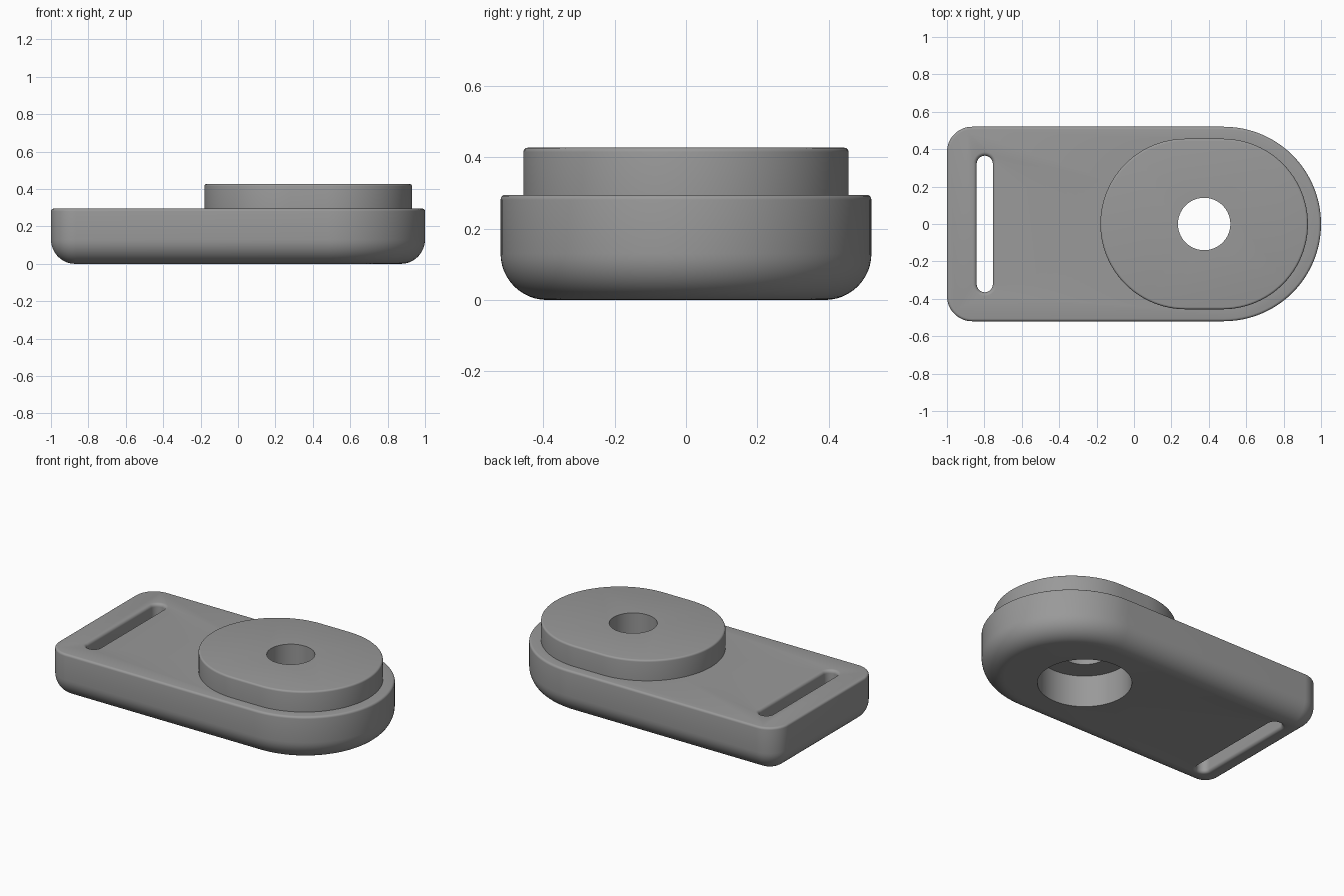
import bpy, bmesh, math

if "Cube" in bpy.data.objects:
    bpy.data.objects.remove(bpy.data.objects["Cube"])

N = 24  # segments per quarter arc


def outline(corners, inset):
    """Rounded outline from four (cx, cy, radius) corners, counterclockwise from +x +y."""
    pts = []
    for q, (cx, cy, r) in enumerate(corners):
        for i in range(N + 1):
            a = math.pi / 2 * (q + i / N)
            pts.append((cx + (r - inset) * math.cos(a), cy + (r - inset) * math.sin(a)))
    return pts


def loft(name, corners, levels):
    """Stack insets of the outline at the given (z, inset) levels and cap both ends."""
    bm = bmesh.new()
    rings = [[bm.verts.new((x, y, z)) for x, y in outline(corners, d)] for z, d in levels]
    for a, b in zip(rings, rings[1:]):
        for i in range(len(a)):
            j = (i + 1) % len(a)
            bm.faces.new((a[i], a[j], b[j], b[i]))
    bm.faces.new(rings[0][::-1])
    bm.faces.new(rings[-1])
    bmesh.ops.remove_doubles(bm, verts=bm.verts, dist=1e-5)
    bmesh.ops.recalc_face_normals(bm, faces=bm.faces)
    me = bpy.data.meshes.new(name)
    bm.to_mesh(me)
    bm.free()
    ob = bpy.data.objects.new(name, me)
    bpy.context.collection.objects.link(ob)
    return ob


def round_low(z, r, n):
    """Convex rounding rising from z."""
    return [(z + r * (1 - math.cos(t)), r * (1 - math.sin(t)))
            for t in (math.pi / 2 * i / n for i in range(n + 1))]


def round_high(z, r, n):
    """Convex rounding ending at z."""
    return [(2 * z - h, d) for h, d in reversed(round_low(z, r, n))]


def flare(z, r, n, up):
    """Widening of a cutter toward z, which rounds the rim of its opening."""
    s = [(z - up * r * (1 - math.sin(t)), -r * (1 - math.cos(t)))
         for t in (math.pi / 2 * i / n for i in range(n + 1))]
    return s


def combine(target, tool, operation):
    mod = target.modifiers.new(operation, 'BOOLEAN')
    mod.operation, mod.object, mod.solver = operation, tool, 'EXACT'
    bpy.context.view_layer.objects.active = target
    bpy.ops.object.modifier_apply(modifier=mod.name)
    bpy.data.objects.remove(tool)


TOP, PAD_TOP = 0.295, 0.427
HOLE_X = 0.375

# Base plate: half-round at one end, small corners at the other
plate = loft("base_plate",
             [(0.48, 0, 0.52), (-0.865, 0.385, 0.135), (-0.865, -0.385, 0.135), (0.48, 0, 0.52)],
             round_low(0, 0.13, 12) + round_high(TOP, 0.014, 4))

# Raised pad
pad = loft("raised_pad",
           [(0.474, 0, 0.456), (0.276, 0, 0.456), (0.276, 0, 0.456), (0.474, 0, 0.456)],
           [(TOP - 0.05, 0)] + round_high(PAD_TOP, 0.012, 4))
combine(plate, pad, 'UNION')

# Through hole and wide recess underneath
for name, r, z0, z1 in (("hole_cutter", 0.14, -0.1, 0.6), ("recess_cutter", 0.275, -0.1, 0.205)):
    combine(plate, loft(name, [(HOLE_X, 0, r)] * 4, [(z0, 0), (z1, 0)]), 'DIFFERENCE')

# Strap slot with rounded rims
R = 0.02
low = [(R * math.sin(t), -R * (1 - math.cos(math.pi / 2 - t)))
       for t in (0, 0)]
rim = [(R * (1 - math.cos(t)), -R * (1 - math.sin(t)))
       for t in (math.pi / 2 * i / 5 for i in range(6))]
levels = [(-0.05, -R)] + rim + [(TOP - z, d) for z, d in reversed(rim)] + [(TOP + 0.05, -R)]
sx, sy, sr = -0.798, 0.322, 0.043
slot = loft("slot_cutter", [(sx, sy, sr), (sx, sy, sr), (sx, -sy, sr), (sx, -sy, sr)], levels)
combine(plate, slot, 'DIFFERENCE')

# Finish
mat = bpy.data.materials.new("mid_grey")
mat.diffuse_color = (0.32, 0.32, 0.32, 1)
mat.use_nodes = True
mat.node_tree.nodes["Principled BSDF"].inputs["Base Color"].default_value = mat.diffuse_color
plate.data.materials.clear()
plate.data.materials.append(mat)
plate.select_set(True)
bpy.context.view_layer.objects.active = plate
bpy.ops.object.shade_smooth_by_angle(angle=math.radians(30))
